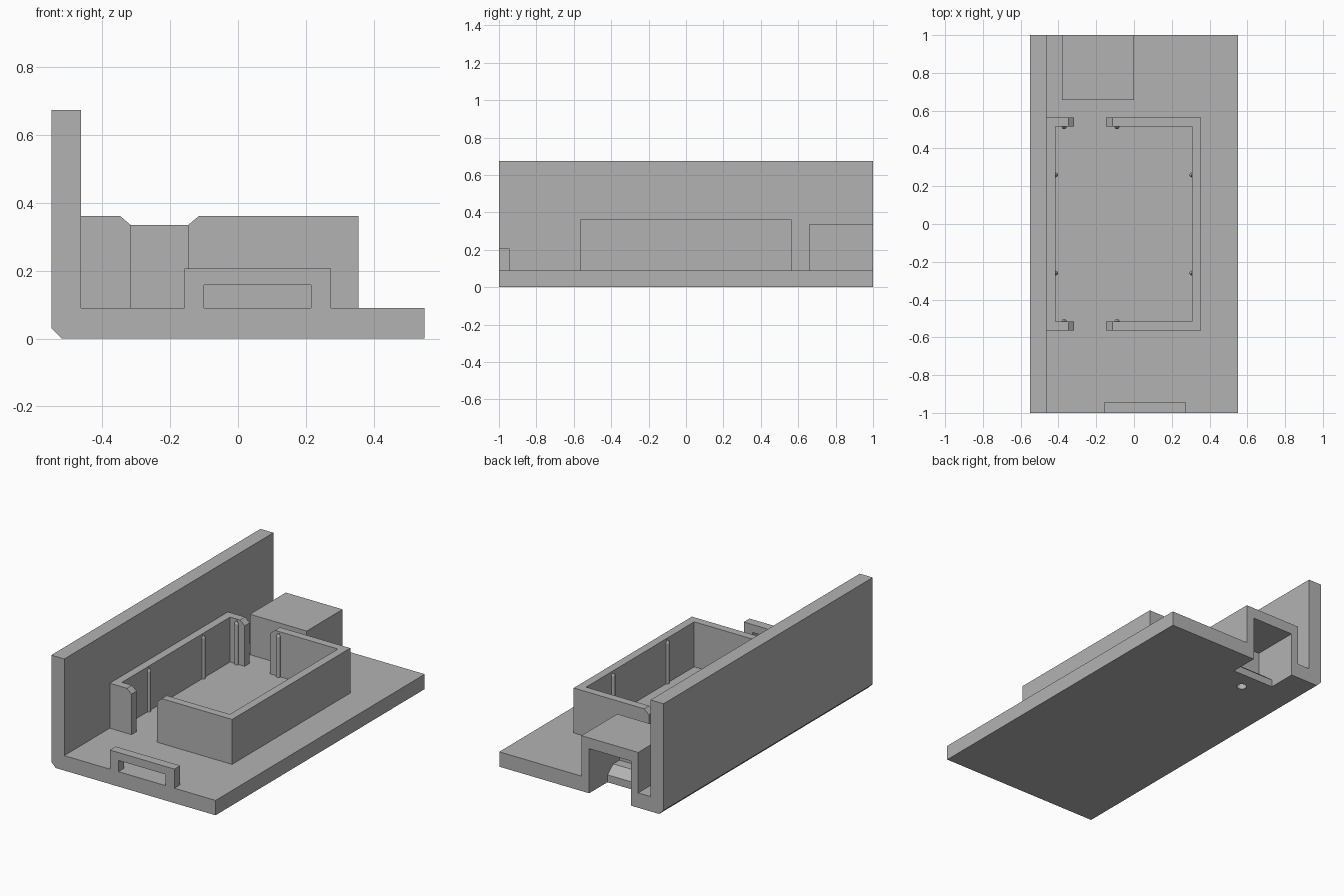
import bpy
import bmesh
from mathutils import Vector

if "Cube" in bpy.data.objects:
    bpy.data.objects.remove(bpy.data.objects["Cube"], do_unlink=True)

GREY = (0.45, 0.45, 0.45, 1)
mat = bpy.data.materials.new("plain grey")
mat.use_nodes = True
mat.diffuse_color = GREY
mat.node_tree.nodes["Principled BSDF"].inputs["Base Color"].default_value = GREY

FLOOR = 0.09
WALL_X = -0.463


def finish(name, bm):
    bmesh.ops.recalc_face_normals(bm, faces=bm.faces)
    mesh = bpy.data.meshes.new(name)
    bm.to_mesh(mesh)
    bm.free()
    mesh.materials.append(mat)
    ob = bpy.data.objects.new(name, mesh)
    bpy.context.collection.objects.link(ob)
    return ob


def prism(name, points, axis, start, end):
    """Extrude a 2D outline along x (outline in yz) or y (outline in xz)."""
    bm = bmesh.new()
    place = {"x": lambda u, v: (start, u, v), "y": lambda u, v: (u, start, v)}[axis]
    face = bm.faces.new([bm.verts.new(place(u, v)) for u, v in points])
    moved = bmesh.ops.extrude_face_region(bm, geom=[face])["geom"]
    step = Vector((end - start, 0, 0) if axis == "x" else (0, end - start, 0))
    bmesh.ops.translate(bm, vec=step, verts=[g for g in moved if isinstance(g, bmesh.types.BMVert)])
    return finish(name, bm)


def box(name, x0, x1, y0, y1, z0, z1):
    return prism(name, [(x0, z0), (x1, z0), (x1, z1), (x0, z1)], "y", y0, y1)


def post(name, x, y, r, z0, z1, tip=0.0, sides=16):
    """Upright round post, with an optional pointed top."""
    bm = bmesh.new()
    parts = [(r, r, z0, z1)] + ([(r, 0, z1, z1 + tip)] if tip else [])
    for r0, r1, a, b in parts:
        new = bmesh.ops.create_cone(bm, cap_ends=True, segments=sides, radius1=r0, radius2=r1, depth=b - a)
        bmesh.ops.translate(bm, vec=(x, y, (a + b) / 2), verts=new["verts"])
    return finish(name, bm)


def cut(ob, cutter):
    cutter.hide_render = True
    mod = ob.modifiers.new("cut", "BOOLEAN")
    mod.operation = "DIFFERENCE"
    mod.solver = "EXACT"
    mod.object = cutter
    bpy.context.view_layer.objects.active = ob
    bpy.ops.object.modifier_apply(modifier=mod.name)
    bpy.data.objects.remove(cutter, do_unlink=True)


# Base plate and tall side wall in one L section with a chamfered corner
base = prism("base_and_wall", [(-0.52, 0), (0.55, 0), (0.55, FLOOR), (WALL_X, FLOOR),
                               (WALL_X, 0.675), (-0.55, 0.675), (-0.55, 0.03)], "y", -1, 1)

# Rear notch in the base with a sloped lip, and the small hole beneath
cut(base, prism("notch_cutter", [(0.825, -0.1), (0.825, 0.045), (0.77, FLOOR), (0.77, 0.12),
                                 (1.1, 0.12), (1.1, -0.1)], "x", -0.333, -0.052))
cut(base, post("hole_cutter", -0.2, 0.715, 0.028, -0.05, 0.06, sides=24))

# Hollow rear housing, open at the back and below
housing = box("rear_housing", -0.38, 0, 0.657, 1, FLOOR, 0.335)
cut(housing, box("housing_cutter", -0.333, -0.052, 0.71, 1.1, 0, 0.27))

# Rectangular holder frame with flared gaps at both ends
frame = box("holder_frame", WALL_X, 0.356, -0.565, 0.565, FLOOR, 0.362)
cut(frame, box("inside_cutter", -0.415, 0.307, -0.517, 0.517, 0, 0.5))
cut(frame, prism("gap_cutter", [(-0.317, 0), (-0.147, 0), (-0.147, 0.335), (-0.115, 0.362),
                                (-0.115, 0.5), (-0.348, 0.5), (-0.348, 0.362), (-0.317, 0.335)],
                 "y", -0.7, 0.7))

# Grip ribs on the inside of the frame
for side, sy in (("front", -1), ("back", 1)):
    for place, x, y in (("right_side", -0.415, 0.26), ("left_side", 0.307, 0.26),
                        ("right_end", -0.37, 0.515), ("left_end", -0.09, 0.515)):
        post(f"{side}_{place}_rib", x, sy * y, 0.013, FLOOR, 0.335, tip=0.022)

# Front loop with a slot
prism("front_loop", [(-0.158, FLOOR), (-0.1, FLOOR), (-0.1, 0.158), (0.215, 0.158),
                     (0.215, FLOOR), (0.275, FLOOR), (0.275, 0.206), (-0.158, 0.206)], "y", -1, -0.945)
